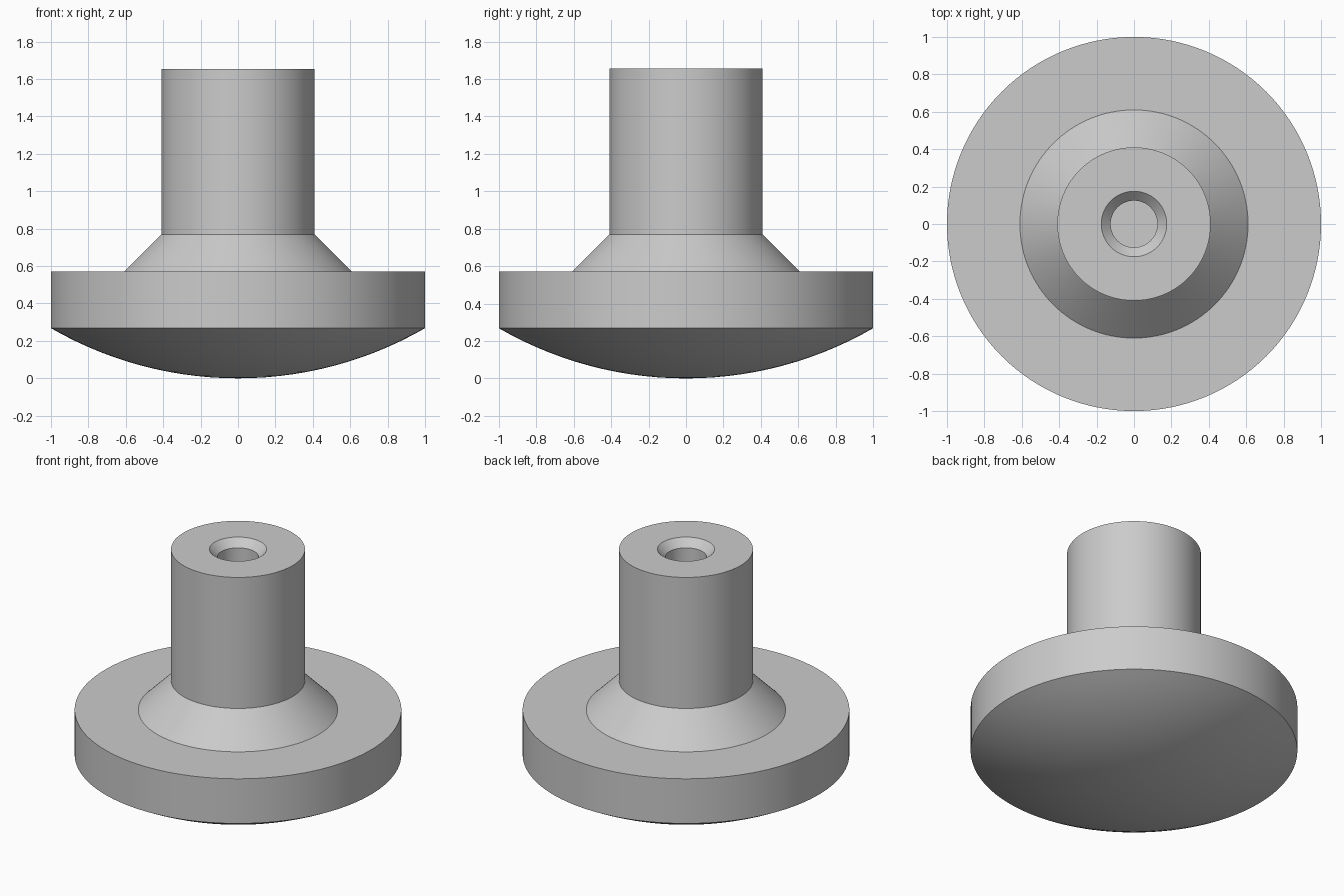
import bpy
import bmesh
from math import asin, sin, cos, radians, tau

cube = bpy.data.objects.get("Cube")
if cube:
    bpy.data.objects.remove(cube, do_unlink=True)

SEGMENTS = 128
DOME_RADIUS = 2.0
DOME_STEPS = 14

# Plain grey material
grey = bpy.data.materials.new("plain_grey")
grey.use_nodes = True
colour = (0.6, 0.6, 0.6, 1)
grey.diffuse_color = colour
grey.node_tree.nodes["Principled BSDF"].inputs["Base Color"].default_value = colour


def lathe(name, profile):
    """Revolve an (r, z) profile around the z axis into a closed solid."""
    bm = bmesh.new()
    verts = [bm.verts.new((r, 0, z)) for r, z in profile]
    edges = [bm.edges.new(pair) for pair in zip(verts, verts[1:])]
    bmesh.ops.spin(bm, geom=verts + edges, cent=(0, 0, 0), axis=(0, 0, 1),
                   angle=tau, steps=SEGMENTS, use_merge=True)
    bmesh.ops.remove_doubles(bm, verts=bm.verts, dist=1e-5)
    bmesh.ops.recalc_face_normals(bm, faces=bm.faces)
    mesh = bpy.data.meshes.new(name)
    bm.to_mesh(mesh)
    bm.free()
    mesh.materials.append(grey)
    obj = bpy.data.objects.new(name, mesh)
    bpy.context.collection.objects.link(obj)
    bpy.ops.object.select_all(action="DESELECT")
    obj.select_set(True)
    bpy.context.view_layer.objects.active = obj
    bpy.ops.object.shade_smooth_by_angle(angle=radians(30))
    return obj


# Shallow spherical underside, from the pole out to the rim
rim_angle = asin(1 / DOME_RADIUS)
dome = []
for i in range(DOME_STEPS + 1):
    a = rim_angle * i / DOME_STEPS
    dome.append((DOME_RADIUS * sin(a), DOME_RADIUS * (1 - cos(a))))

# Flange, conical shoulder and stem
body = [(1, 0.57), (0.61, 0.57), (0.41, 0.77), (0.41, 1.655)]

# Countersunk blind bore in the stem's top
bore = [(0.175, 1.655), (0.125, 1.605), (0.125, 0.77), (0, 0.77)]

lathe("domed_foot_with_stem", dome + body + bore)
